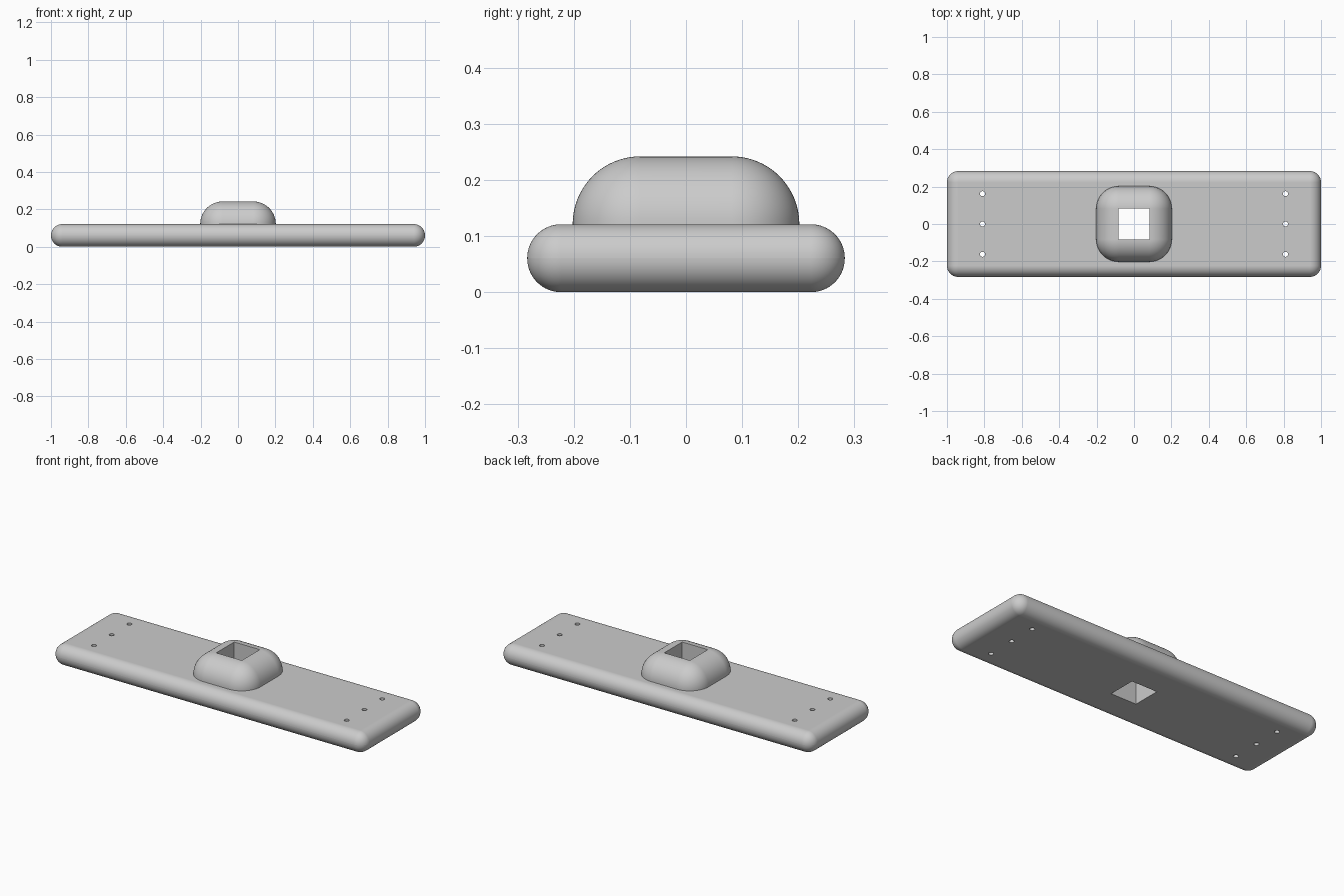
import bpy
import math

old = bpy.data.objects.get("Cube")
if old:
    bpy.data.objects.remove(old, do_unlink=True)

HEIGHT = 0.121          # plate thickness
GREY = (0.6, 0.6, 0.6, 1)

mat = bpy.data.materials.new("plain grey")
mat.use_nodes = True
mat.diffuse_color = GREY
mat.node_tree.nodes["Principled BSDF"].inputs["Base Color"].default_value = GREY


def activate(obj):
    bpy.ops.object.select_all(action='DESELECT')
    obj.select_set(True)
    bpy.context.view_layer.objects.active = obj


def box(name, size, z):
    bpy.ops.mesh.primitive_cube_add(size=1, location=(0, 0, z))
    obj = bpy.context.object
    obj.name = name
    obj.scale = size
    bpy.ops.object.transform_apply(location=True, rotation=False, scale=True)
    obj.data.materials.append(mat)
    return obj


def rounded_box(name, size, z, radius, segments):
    obj = box(name, size, z)
    bevel = obj.modifiers.new("round", 'BEVEL')
    bevel.width = radius
    bevel.segments = segments
    bevel.limit_method = 'NONE'
    bevel.use_clamp_overlap = False
    bpy.ops.object.modifier_apply(modifier=bevel.name)
    return obj


def combine(target, tool, operation):
    activate(target)
    mod = target.modifiers.new("combine", 'BOOLEAN')
    mod.operation = operation
    mod.solver = 'EXACT'
    mod.object = tool
    bpy.ops.object.modifier_apply(modifier=mod.name)
    bpy.data.objects.remove(tool, do_unlink=True)


# Rounded base plate with a domed socket whose lower half sinks into it
plate = rounded_box("mounting_plate", (2, 0.566, HEIGHT), HEIGHT / 2, 0.0603, 16)
socket = rounded_box("socket", (0.404, 0.404, 0.242), HEIGHT, 0.1206, 20)
combine(plate, socket, 'UNION')

# Square through-hole in the socket
combine(plate, box("square_hole", (0.164, 0.164, 1), HEIGHT), 'DIFFERENCE')

# Three screw holes at each end
for x in (-0.81, 0.81):
    for y in (-0.162, 0, 0.162):
        bpy.ops.mesh.primitive_cylinder_add(vertices=20, radius=0.0135, depth=1, location=(x, y, 0))
        hole = bpy.context.object
        hole.name = "screw_hole"
        hole.data.materials.append(mat)
        combine(plate, hole, 'DIFFERENCE')

# Smooth curves, crisp hole edges
activate(plate)
bpy.ops.object.shade_smooth_by_angle(angle=math.radians(30))
weighted = plate.modifiers.new("even shading", 'WEIGHTED_NORMAL')
weighted.keep_sharp = True
